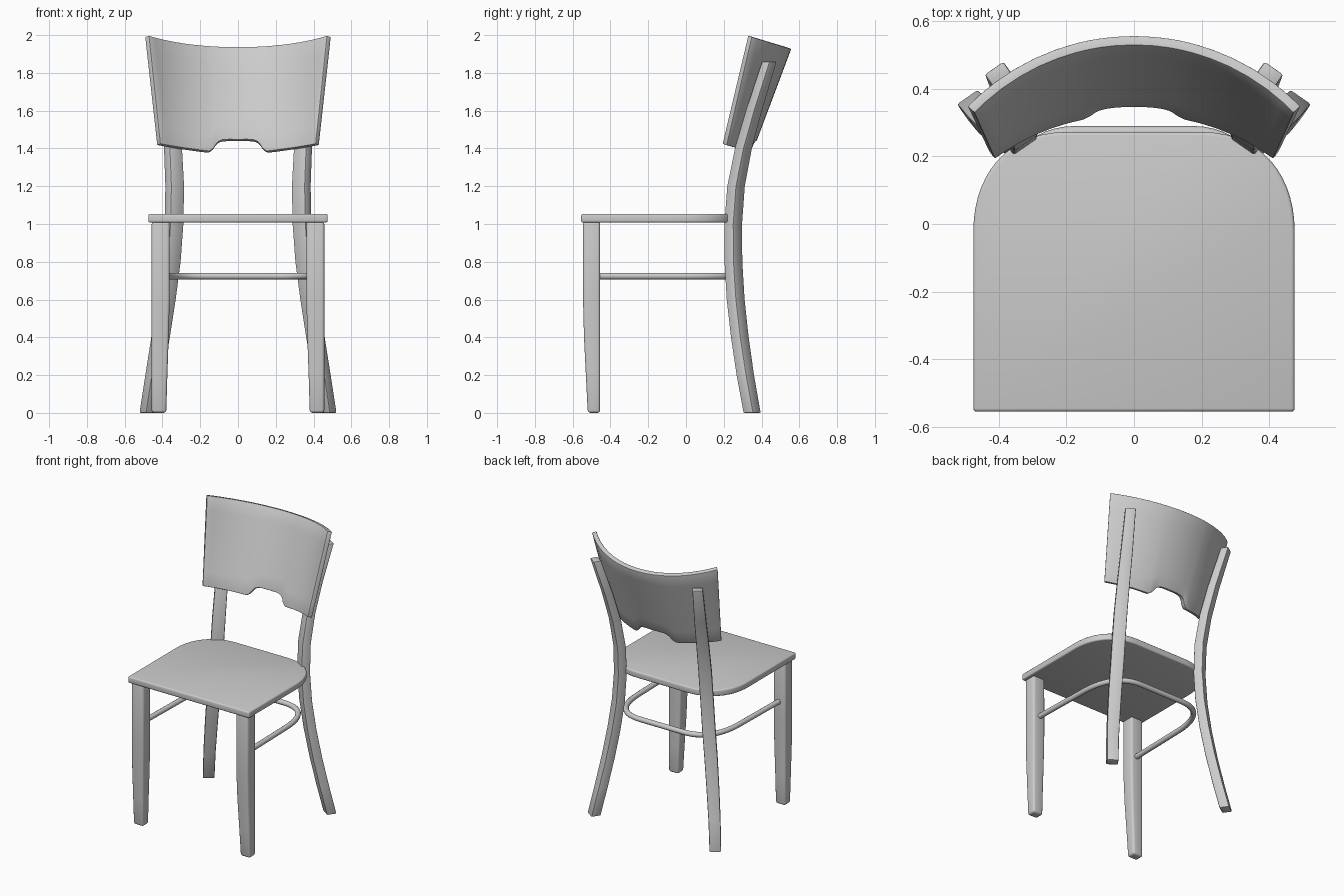
import bpy, bmesh, math
from mathutils import Vector

if "Cube" in bpy.data.objects:
    bpy.data.objects.remove(bpy.data.objects["Cube"])


def finish(ob, bevel=0.0, segments=2, mirror=False, thickness=0.0):
    """Add modifiers, apply them and shade smooth."""
    if thickness:
        m = ob.modifiers.new("thickness", 'SOLIDIFY')
        m.thickness, m.offset = thickness, 0
    if bevel:
        m = ob.modifiers.new("bevel", 'BEVEL')
        m.width, m.segments = bevel, segments
        m.limit_method, m.angle_limit = 'ANGLE', math.radians(40)
    if mirror:
        ob.modifiers.new("mirror", 'MIRROR').use_mirror_merge = False
    bpy.ops.object.select_all(action='DESELECT')
    ob.select_set(True)
    bpy.context.view_layer.objects.active = ob
    bpy.ops.object.convert(target='MESH')
    bpy.ops.object.shade_smooth_by_angle(angle=math.radians(40))


def grid_object(name, rings, closed):
    """Skin a list of equal-length point rings; closed rings get end caps."""
    bm = bmesh.new()
    rows = [[bm.verts.new(p) for p in r] for r in rings]
    n = len(rows[0])
    for a, b in zip(rows, rows[1:]):
        for i in range(n if closed else n - 1):
            j = (i + 1) % n
            bm.faces.new((a[i], a[j], b[j], b[i]))
    if closed:
        bm.faces.new(rows[0][::-1])
        bm.faces.new(rows[-1])
    bmesh.ops.recalc_face_normals(bm, faces=bm.faces)
    me = bpy.data.meshes.new(name)
    bm.to_mesh(me)
    bm.free()
    ob = bpy.data.objects.new(name, me)
    bpy.context.collection.objects.link(ob)
    return ob


def bezier(a, b, c, d, n=14):
    a, b, c, d = (Vector(p) for p in (a, b, c, d))
    out = []
    for i in range(n + 1):
        t = i / n
        out.append(a*(1-t)**3 + 3*b*t*(1-t)**2 + 3*c*t*t*(1-t) + d*t**3)
    return out


# Seat: straight front and sides, rounded back corners
half = [Vector((0.475, -0.555))] + bezier((0.475, -0.02), (0.475, 0.14), (0.38, 0.272), (0.2, 0.272))
outline = half + [Vector((-p.x, p.y)) for p in reversed(half)]
seat = grid_object("seat", [[(p.x, p.y, z) for p in outline] for z in (1.008, 1.054)], True)
finish(seat, bevel=0.01, segments=3)

# Front legs: square posts tapering on the inner and front faces
rings = []
for z, xi, yf in [(0, .38, -.52), (.2, .374, -.53), (.4, .367, -.54), (.6, .362, -.545), (1.012, .362, -.545)]:
    rings.append([(xi, yf, z), (.457, yf, z), (.457, -.455, z), (xi, -.455, z)])
finish(grid_object("front_legs", rings, True), bevel=0.014, segments=3, mirror=True)

# Back legs: bent posts turned to follow the backrest (z, x, y, width, depth)
path = [(0, .475, .35, .075, .065), (.2, .443, .314, .078, .065), (.4, .41, .285, .082, .064),
        (.6, .38, .263, .085, .063), (.8, .354, .251, .086, .062), (1.0, .339, .25, .086, .061),
        (1.2, .335, .265, .086, .06), (1.4, .344, .304, .082, .059), (1.6, .364, .36, .077, .056),
        (1.86, .40, .441, .068, .052)]
u, v = Vector((.82, -.57)), Vector((.57, .82))
rings = []
for z, x, y, w, d in path:
    c = Vector((x, y))
    corners = [c + u*(w/2*i) + v*(d/2*j) for i, j in ((-1, -1), (1, -1), (1, 1), (-1, 1))]
    rings.append([(p.x, p.y, z) for p in corners])
finish(grid_object("back_legs", rings, True), bevel=0.007, mirror=True)

# Stretcher: bent rod running round from one front leg to the other
half = [Vector((0.405, -0.47))] + bezier((0.395, -0.02), (0.39, 0.14), (0.33, 0.272), (0.17, 0.272))
pts = half + [Vector((-p.x, p.y)) for p in reversed(half)]
cu = bpy.data.curves.new("stretcher", 'CURVE')
cu.dimensions = '3D'
cu.bevel_depth, cu.bevel_resolution, cu.use_fill_caps = 0.018, 3, True
sp = cu.splines.new('POLY')
sp.points.add(len(pts) - 1)
for q, p in zip(sp.points, pts):
    q.co = (p.x, p.y, 0.724, 1)
stretcher = bpy.data.objects.new("stretcher", cu)
bpy.context.collection.objects.link(stretcher)
finish(stretcher)


# Backrest: leaning curved panel with a notched lower edge
def sag(x, r=0.67):
    return r - math.sqrt(r*r - x*x)


lower = [(0, 1.442), (.05, 1.443), (.085, 1.44), (.105, 1.432), (.118, 1.418), (.128, 1.402),
         (.14, 1.39), (.155, 1.381), (.2, 1.386), (.25, 1.393), (.3, 1.40), (.35, 1.408),
         (.39, 1.415), (.42, 1.421)]
lower = [(-x, z) for x, z in reversed(lower[1:])] + lower
rings = []
for x, z in lower:
    xt = x * 0.482 / 0.42
    a = Vector((x, 0.345 - sag(x) + (z - 1.40)*0.33, z))
    b = Vector((xt, 0.543 - sag(xt), 1.932 + 0.062*sag(xt)/sag(0.482)))
    rings.append([a.lerp(b, i/6) for i in range(7)])
finish(grid_object("backrest", rings, False), thickness=0.03, bevel=0.004)
